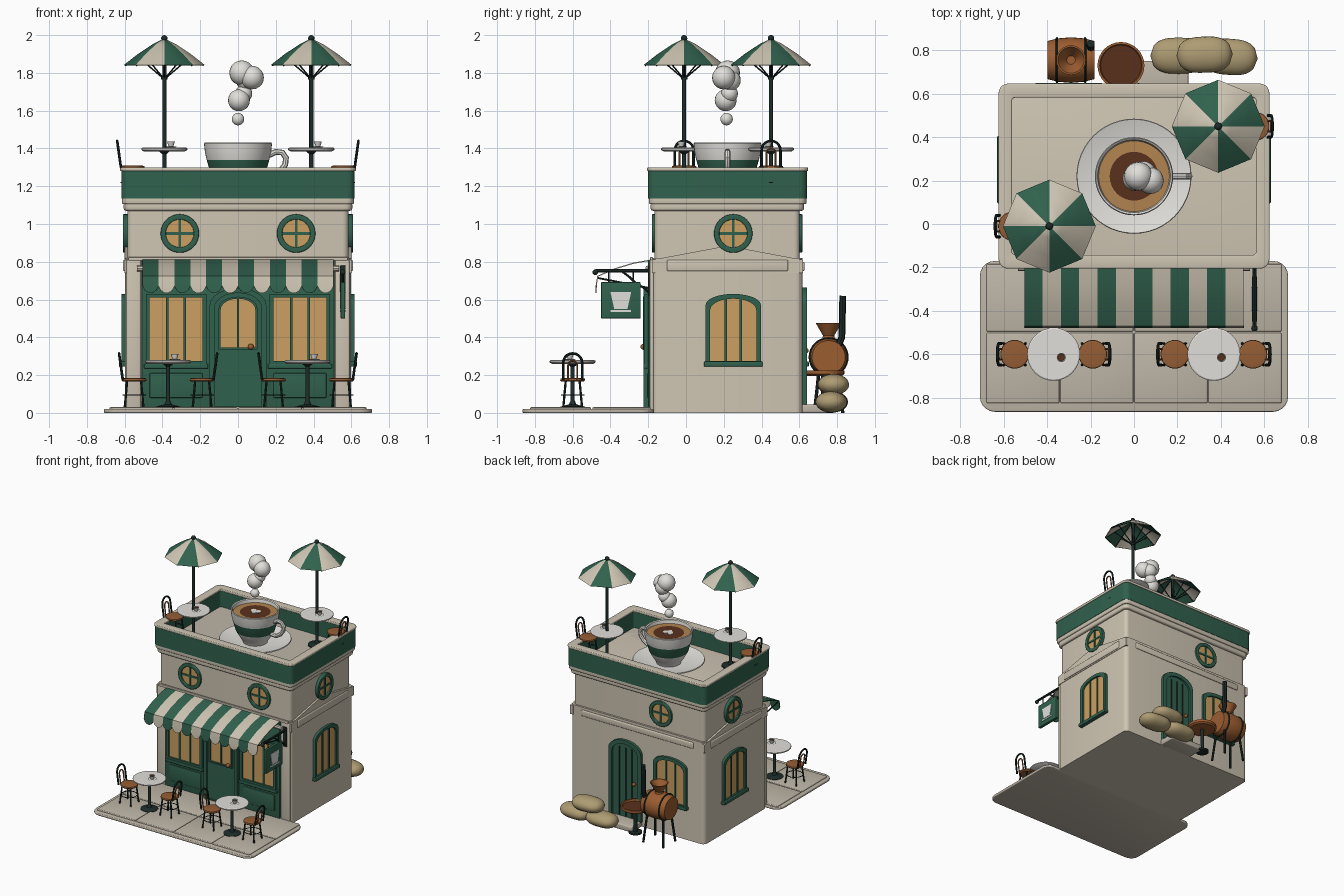
import bpy, bmesh
from math import sin, cos, pi, radians
from mathutils import Matrix, Vector

if "Cube" in bpy.data.objects:
    bpy.data.objects.remove(bpy.data.objects["Cube"])

T = lambda x, y, z: Matrix.Translation((x, y, z))
R = lambda a, ax='Z': Matrix.Rotation(radians(a), 4, ax)
I = Matrix.Identity(4)

def mat(name, *c):
    m = bpy.data.materials.new(name)
    m.diffuse_color = (*c, 1)
    m.use_nodes = True
    m.node_tree.nodes["Principled BSDF"].inputs["Base Color"].default_value = m.diffuse_color
    return m

CREAM = mat("cream", .62, .56, .45)
STONE = mat("stone", .52, .47, .39)
GREEN = mat("green", .03, .12, .075)
DARK = mat("dark_metal", .012, .025, .022)
GLASS = mat("warm_glass", .6, .35, .12)
WOOD = mat("wood", .3, .11, .035)
COPPER = mat("copper", .33, .11, .03)
WHITE = mat("white", .75, .74, .7)
COFFEE = mat("coffee", .1, .03, .012)
CREMA = mat("crema", .45, .23, .08)
SACK = mat("burlap", .42, .33, .17)

def make(name, bm, mats, M=I, bevel=0):
    bmesh.ops.recalc_face_normals(bm, faces=bm.faces)
    me = bpy.data.meshes.new(name)
    bm.to_mesh(me)
    bm.free()
    for m in mats:
        me.materials.append(m)
    ob = bpy.data.objects.new(name, me)
    bpy.context.collection.objects.link(ob)
    ob.matrix_world = M
    if bevel:
        b = ob.modifiers.new("bevel", 'BEVEL')
        b.width, b.segments = bevel, 3
    return ob

def panel(name, pts, w0, w1, m, M=I, hole=None, bevel=0):
    """Extrude an outline from w0 to w1; a hole outline of equal length makes a frame."""
    bm = bmesh.new()
    loops = [[bm.verts.new((u, v, w)) for u, v in p] for p in ([pts, hole] if hole else [pts]) for w in (w0, w1)]
    n = len(pts)
    pairs = [(0, 1), (2, 3), (0, 2), (1, 3)] if hole else [(0, 1)]
    for a, b in pairs:
        for i in range(n):
            j = (i + 1) % n
            bm.faces.new((loops[a][i], loops[a][j], loops[b][j], loops[b][i]))
    if not hole:
        bm.faces.new(loops[0])
        bm.faces.new(loops[1])
    return make(name, bm, [m], M, bevel)

def rect(u0, u1, v0, v1):
    return [(u0, v0), (u1, v0), (u1, v1), (u0, v1)]

def rrect(u0, u1, v0, v1, r):
    c = [(u1 - r, v1 - r), (u0 + r, v1 - r), (u0 + r, v0 + r), (u1 - r, v0 + r)]
    return [(x + r * cos(pi / 2 * (q + k / 5)), y + r * sin(pi / 2 * (q + k / 5))) for q, (x, y) in enumerate(c) for k in range(6)]

def arch(c, w, z0, z1, rise, n=12):
    return [(c - w, z0), (c + w, z0)] + [(c + w * cos(pi * k / n), z1 - rise + rise * sin(pi * k / n)) for k in range(n + 1)]

def circle(c, z, r, n=32):
    return [(c + r * cos(2 * pi * k / n), z + r * sin(2 * pi * k / n)) for k in range(n)]

def box(name, x0, x1, y0, y1, z0, z1, m, bevel=0, M=I):
    return panel(name, rect(x0, x1, y0, y1), z0, z1, m, M, bevel=bevel)

def lathe(name, prof, mats, M=I, n=32, pick=lambda i, j: 0):
    bm = bmesh.new()
    rows = [[bm.verts.new((r * cos(2 * pi * j / n), r * sin(2 * pi * j / n), z)) for j in range(n)] for r, z in prof]
    for i in range(len(rows) - 1):
        for j in range(n):
            k = (j + 1) % n
            bm.faces.new((rows[i][j], rows[i][k], rows[i + 1][k], rows[i + 1][j])).material_index = pick(i, j)
    bmesh.ops.remove_doubles(bm, verts=bm.verts, dist=1e-5)
    return make(name, bm, mats, M)

def rod(name, r, z0, z1, m, M=I, n=16):
    return lathe(name, [(0, z0), (r, z0), (r, z1), (0, z1)], [m], M, n)

def ball(name, x, y, z, r, m):
    return lathe(name, [(r * sin(pi * k / 10), -r * cos(pi * k / 10)) for k in range(11)], [m], T(x, y, z), 20)

def tube(name, pts, r, m, M=I, cyclic=False):
    cu = bpy.data.curves.new(name, 'CURVE')
    cu.dimensions, cu.bevel_depth, cu.bevel_resolution, cu.use_fill_caps = '3D', r, 2, True
    s = cu.splines.new('POLY')
    s.points.add(len(pts) - 1)
    for p, q in zip(s.points, pts):
        p.co = (*q, 1)
    s.use_cyclic_u = cyclic
    cu.materials.append(m)
    ob = bpy.data.objects.new(name, cu)
    bpy.context.collection.objects.link(ob)
    ob.matrix_world = M

# Wall frames: u along the wall, v up, w outward
UP = Matrix(((1, 0, 0, 0), (0, 0, -1, 0), (0, 1, 0, 0), (0, 0, 0, 1)))
wall = lambda x, y, a: T(x, y, 0) @ R(a) @ UP
FRONT, BACK = wall(0, -.18, 0), wall(0, .615, 180)
SIDES = {"right": wall(.595, .25, 90), "left": wall(-.595, .25, -90)}

def window(name, M, c, w, z0, z1, rise, fw=.025, n=12, bars=(-.33, .33)):
    panel(name + "_glass", arch(c, w, z0, z1, rise, n), -.01, .008, GLASS, M)
    panel(name + "_frame", arch(c, w + fw, z0 - fw, z1 + fw, rise, n), -.01, .022, GREEN, M, arch(c, w, z0, z1, rise, n))
    for b in bars:
        h = z1 - rise + rise * (1 - b * b) ** .5
        box(name + "_mullion", c + b * w - .006, c + b * w + .006, z0, h, 0, .016, GREEN, 0, M)

def round_window(name, M, c, z=.95):
    panel(name + "_glass", circle(c, z, .08), -.03, .003, GLASS, M)
    panel(name + "_frame", circle(c, z, .102), -.03, .014, GREEN, M, circle(c, z, .074), bevel=.005)
    box(name + "_bar", c - .007, c + .007, z - .078, z + .078, -.02, .009, GREEN, 0, M)
    box(name + "_bar", c - .078, c + .078, z - .007, z + .007, -.02, .009, GREEN, 0, M)

# Pavement
panel("pavement_slab", rrect(-.71, .71, -.865, -.17, .07), 0, .02, STONE, bevel=.006)
for k in range(2):
    box("paver", -.68 + .683 * k, -.003 + .683 * k, -.495, -.185, .012, .03, STONE, .006)
for k in range(4):
    box("paver", -.68 + .341 * k, -.344 + .341 * k, -.825, -.502, .012, .03, STONE, .006)

# Building shell
panel("ground_floor", rrect(-.597, .597, -.18, .617, .035), 0, .82, CREAM)
panel("upper_floor", rrect(-.585, .585, -.167, .602, .03), .82, 1.14, CREAM)
panel("cornice", rrect(-.605, .605, -.187, .625, .04), 1.07, 1.115, CREAM, bevel=.012)
panel("parapet_base", rrect(-.615, .615, -.197, .638, .04), 1.105, 1.15, CREAM, bevel=.008)
panel("parapet_band", rrect(-.618, .618, -.2, .641, .04), 1.135, 1.285, GREEN, hole=rrect(-.57, .57, -.15, .59, .015))
panel("parapet_cap", rrect(-.624, .624, -.206, .647, .045), 1.28, 1.3, CREAM, hole=rrect(-.562, .562, -.142, .582, .015), bevel=.006)
panel("roof_deck", rect(-.572, .572, -.152, .592), 1.12, 1.15, STONE)
panel("front_ledge", rect(-.58, .58, .805, .825), -.005, .01, CREAM, FRONT, bevel=.004)
panel("back_ledge", rect(-.5, .5, .75, .8), -.005, .012, CREAM, BACK, bevel=.011)

# Side gables and windows
for s, M in SIDES.items():
    d = -.03 if s == "right" else .03
    panel(s + "_gable", [(d - .4, .74), (d + .4, .74), (d + .4, .81), (d, .885), (d - .4, .81)], -.02, .006, CREAM, M)
    box(s + "_moulding", d - .32, d + .32, .75, .81, 0, .014, CREAM, .012, M)
    window(s + "_window", M, 0, .122, .275, .605, .06)
    box(s + "_sill", -.155, .155, .245, .272, 0, .035, GREEN, .005, M)
    round_window(s + "_round_window", M, 0)

# Shopfront
for s in (-1, 1):
    box("pilaster", min(s * .515, s * .59), max(s * .515, s * .59), 0, .81, -.01, .012, CREAM, .008, FRONT)
    window("shop_window", FRONT @ T(0, 0, .018), s * .328, .14, .275, .61, 0, .02, 1)
    box("shop_sill", s * .328 - .17, s * .328 + .17, .235, .26, .01, .045, GREEN, .005, FRONT)
    box("stall_riser_panel", s * .328 - .14, s * .328 + .14, .08, .21, .015, .026, GREEN, .005, FRONT)
    round_window("front_round_window", wall(0, -.167, 0), s * .308)
box("shopfront", -.51, .51, .03, .81, -.01, .02, GREEN, .004, FRONT)
panel("door_frame", arch(0, .15, .03, .66, .09), .01, .045, GREEN, FRONT, arch(0, .125, .035, .635, .08))
panel("door", arch(0, .125, .035, .635, .08), .01, .03, GREEN, FRONT)
window("door_light", FRONT @ T(0, 0, .026), 0, .092, .345, .605, .06, .01, bars=(0,))
ball("door_knob", .068, -.225, .35, .016, COPPER)

# Back door, window and step
panel("back_door_frame", arch(-.1, .145, .04, .665, .09), -.01, .025, GREEN, BACK, arch(-.1, .115, .045, .635, .08))
panel("back_door", arch(-.1, .115, .045, .635, .08), -.01, .01, GREEN, BACK)
for k in (-1, 0, 1):
    box("door_batten", -.1 + k * .055 - .005, -.1 + k * .055 + .005, .05, .6, 0, .015, DARK, 0, BACK)
ball("back_door_knob", .02, .635, .33, .014, COPPER)
box("back_step", -.04, .25, .6, .75, 0, .045, STONE, .008)
window("back_window", BACK, .3, .122, .275, .605, .06)
box("back_sill", .145, .455, .245, .272, 0, .035, GREEN, .005, BACK)
round_window("back_round_window", wall(0, .602, 180), .2)

# Striped scalloped awning
bm = bmesh.new()
prof = [(-.185, .812), (-.28, .795), (-.38, .765), (-.47, .725), (-.478, .675)]
for i in range(12):
    grid = []
    for k in range(9):
        x = -.505 + .0842 * (i + k / 8)
        grid.append([bm.verts.new((x, y, z)) for y, z in prof] + [bm.verts.new((x, -.48, .672 - .038 * sin(pi * k / 8) ** .6))])
    for a, b in zip(grid, grid[1:]):
        for r in range(5):
            bm.faces.new((a[r], a[r + 1], b[r + 1], b[r])).material_index = i % 2
aw = make("awning", bm, [GREEN, CREAM])
so = aw.modifiers.new("thickness", 'SOLIDIFY')
so.thickness = .006
tube("awning_rod", [(-.535, -.2, .765), (.535, -.2, .765)], .016, CREAM)
for s in (-1, 1):
    tube("awning_arm", [(s * .495, -.19, .66), (s * .495, -.47, .715)], .005, DARK)

# Hanging sign
SG = T(.555, 0, 0)
box("sign_plate", -.015, .015, -.2, -.18, .62, .78, DARK, .004, SG)
tube("sign_arm", [(0, -.18, .752), (0, -.48, .752)], .009, DARK, SG)
ball("sign_finial", .555, -.48, .745, .015, DARK)
tube("sign_brace", [(0, -.19, .63), (0, -.22, .66), (0, -.27, .69), (0, -.3, .72), (0, -.34, .75)], .006, DARK, SG)
for y in (-.41, -.28):
    tube("sign_hanger", [(0, y, .75), (0, y, .68)], .004, DARK, SG)
box("sign_board", -.012, .012, -.45, -.24, .5, .692, GREEN, .004, SG)
for a in (90, -90):
    panel("sign_cup_relief", [(-.035, .55), (.035, .55), (.055, .64), (-.055, .64)], .01, .016, WHITE, wall(.555, -.345, a))
    box("sign_saucer_relief", -.055, .055, .535, .545, .01, .016, WHITE, 0, wall(.555, -.345, a))

# Furniture
def hoop(w, z0, z1, lean):
    pts = [(-w, z0)] + [(-w * cos(pi * k / 10), z1 - w + w * sin(pi * k / 10)) for k in range(11)] + [(w, z0)]
    return [(-.06 - lean * (z - z0), y, z) for y, z in pts]

def chair(x, y, z, a):
    M = T(x, y, z) @ R(a)
    lathe("chair_seat", [(0, .14), (.058, .14), (.066, .147), (.064, .157), (.05, .16), (0, .157)], [WOOD], M)
    for sx in (-1, 1):
        for sy in (-1, 1):
            tube("chair_leg", [(sx * .037, sy * .037, .142), (sx * .05, sy * .05, 0)], .006, DARK, M)
    tube("chair_rung", [(p[0] * .6, p[1] * .6, .07) for p in circle(0, 0, .1, 16)], .003, DARK, M, True)
    tube("chair_back", hoop(.05, .15, .29, .14), .007, DARK, M)
    tube("chair_back_inner", hoop(.024, .15, .25, .14), .005, WOOD, M)

def table(x, y, z):
    M = T(x, y, z)
    lathe("table_top", [(0, .235), (.11, .235), (.122, .242), (.122, .25), (.116, .254), (0, .254)], [WHITE], M)
    lathe("table_stem", [(0, 0), (.065, 0), (.065, .008), (.02, .02), (.011, .04), (.011, .22), (.03, .236), (0, .236)], [DARK], M)
    C = M @ T(.035, -.015, .254)
    lathe("table_saucer", [(0, 0), (.02, 0), (.032, .006), (0, .005)], [WHITE], C, 20)
    lathe("table_cup", [(0, .005), (.012, .005), (.021, .034), (.018, .034), (.016, .028), (0, .028)], [WHITE, COFFEE], C, 20, lambda i, j: int(i == 4))

for x in (-.37, .368):
    table(x, -.6, .025)
    chair(x - .18, -.6, .025, 0)
    chair(x + .18, -.6, .025, 180)

# Roof seating with parasols
for x, y, s in ((-.39, -.01, -1), (.388, .45, 1)):
    table(x, y, 1.15)
    chair(x + s * .17, y, 1.15, 0 if s < 0 else 180)
    M = T(x, y, 0)
    rod("parasol_pole", .011, 1.15, 1.98, DARK, M)
    lathe("parasol_canopy", [(0, 1.982), (.06, 1.953), (.14, 1.9), (.214, 1.842), (.208, 1.84), (.13, 1.893), (0, 1.97)],
          [GREEN, CREAM], M, 8, lambda i, j: j % 2)
    ball("parasol_finial", x, y, 1.983, .017, DARK)
    rod("parasol_collar", .017, 1.765, 1.785, DARK, M)
    for k in range(8):
        tube("parasol_strut", [(.01, 0, 1.775), (.14, 0, 1.885)], .004, DARK, M @ R(45 * k))
        tube("parasol_rib", [(.02, 0, 1.958), (.13, 0, 1.892), (.208, 0, 1.838)], .004, DARK, M @ R(45 * k))

# Giant coffee cup
C = T(0, .22, 1.15)
lathe("giant_saucer", [(0, 0), (.13, 0), (.2, .012), (.265, .035), (.262, .042), (.19, .022), (.12, .015), (0, .015)], [WHITE], C, 48)
lathe("giant_cup", [(0, .015), (.09, .015), (.095, .03), (.115, .06), (.143, .11), (.166, .19), (.175, .23), (.18, .275), (.176, .281),
                    (.168, .275), (.16, .235)], [WHITE, GREEN], C, 48, lambda i, j: int(i == 4))
lathe("crema", [(.165, .25), (.105, .252)], [CREMA], C, 48)
lathe("coffee", [(.112, .252), (0, .253)], [COFFEE], C, 48)
heart = [(.0026 * 16 * sin(t) ** 3, .0026 * (13 * cos(t) - 5 * cos(2 * t) - 2 * cos(3 * t) - cos(4 * t))) for t in [2 * pi * k / 32 for k in range(32)]]
panel("milk_heart", heart, .25, .257, WHITE, C)
tube("giant_handle", [(.165, 0, .215), (.2, 0, .232), (.235, 0, .228), (.254, 0, .2), (.25, 0, .165), (.225, 0, .13), (.185, 0, .105), (.14, 0, .11)], .016, WHITE, C)

# Steam puffs
for x, y, z, r in ((0, .215, 1.555, .033), (.005, .21, 1.655, .058), (.03, .23, 1.69, .045), (.02, .22, 1.8, .066),
                   (.075, .2, 1.775, .062), (.045, .235, 1.76, .055)):
    ball("steam_puff", x, y, z, r, WHITE)

# Coffee roaster
D = T(-.29, .755, .295) @ R(90, 'Y')
lathe("roaster_drum", [(0, -.108), (.088, -.108), (.1, -.06), (.105, 0), (.1, .06), (.088, .108), (0, .108)], [COPPER], D)
for z in (-.065, .065):
    tube("drum_band", [(*p, z) for p in circle(0, 0, .1)], .006, DARK, D, True)
lathe("roaster_funnel", [(0, .385), (.034, .385), (.03, .41), (.068, .475), (.06, .475), (.02, .415), (0, .415)], [COPPER], T(-.29, .755, 0))
tube("roaster_chimney", [(-.2, .8, .34), (-.2, .825, .4), (-.2, .83, .62)], .018, DARK)
for sx in (-1, 1):
    for sy in (-1, 1):
        tube("roaster_leg", [(-.29 + sx * .07, .755 + sy * .05, .23), (-.29 + sx * .09, .755 + sy * .075, 0)], .009, DARK)
lathe("cooling_tray", [(0, .195), (.095, .195), (.108, .205), (.108, .225), (.098, .225), (.094, .21), (0, .21)], [COPPER, COFFEE], T(-.06, .73, 0), 32, lambda i, j: int(i == 5))
rod("tray_stand", .014, 0, .2, DARK, T(-.06, .73, 0))
rod("tray_foot", .05, 0, .012, DARK, T(-.06, .73, 0))

# Coffee sacks
for x, y, z, a in ((.205, .775, .058, 0), (.44, .77, .058, -4), (.325, .78, .15, 2)):
    ts = [-1 + k / 8 for k in range(17)]
    lathe("coffee_sack", [(.083 * max(0, 1 - abs(t) ** 3) ** .5, .13 * t) for t in ts], [SACK],
          T(x, y, z) @ R(a) @ R(90, 'Y') @ Matrix.Diagonal((.68, 1, 1, 1)), 24)

# Apply modifiers and smooth shading
bpy.ops.object.select_all(action='SELECT')
bpy.context.view_layer.objects.active = aw
bpy.ops.object.convert(target='MESH')
bpy.ops.object.shade_smooth_by_angle(angle=radians(32))
